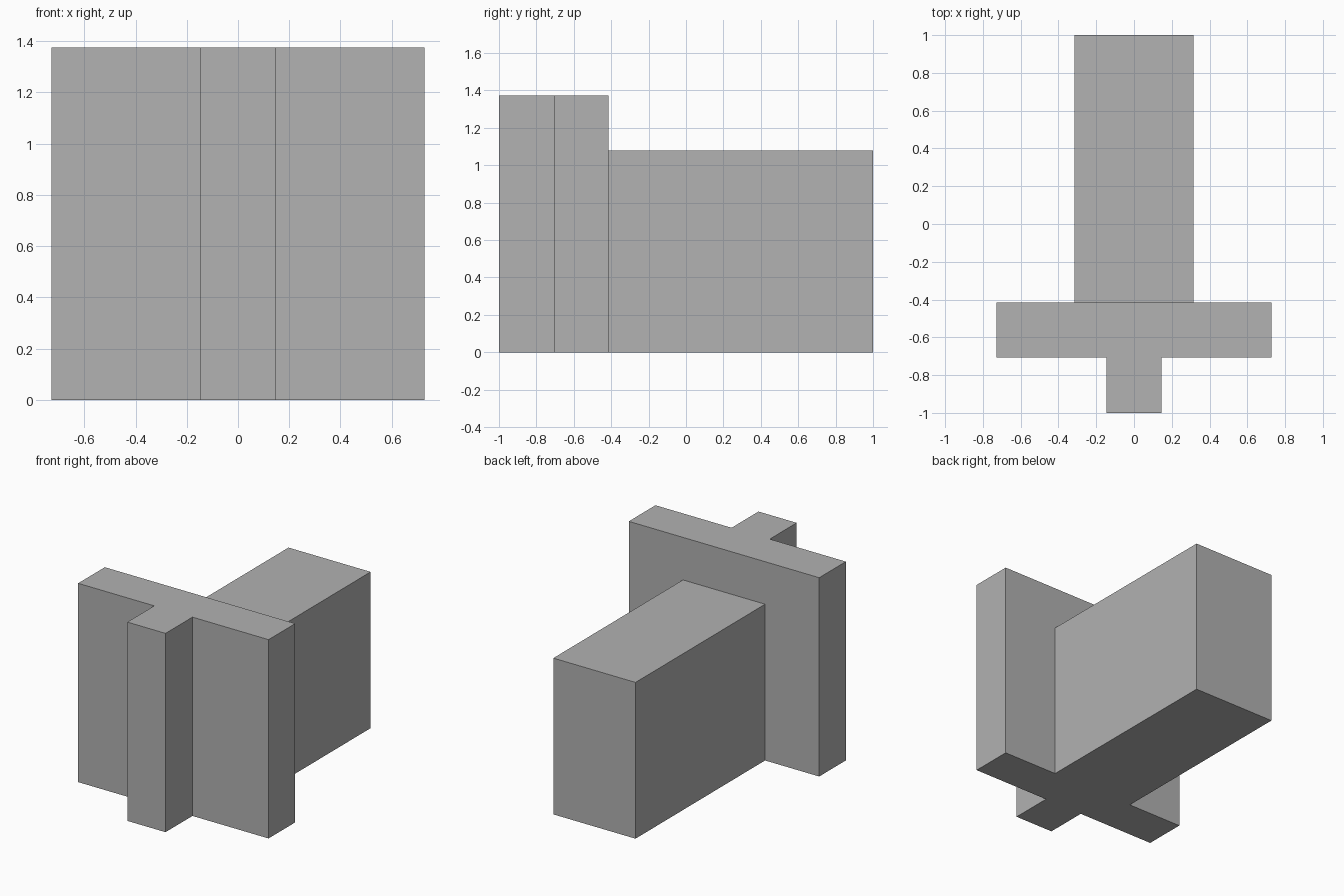
import bpy
import bmesh

cube = bpy.data.objects.get("Cube")
if cube:
    bpy.data.objects.remove(cube, do_unlink=True)

# Single flat grey
grey = bpy.data.materials.new("plain_grey")
grey.use_nodes = True
colour = (0.445, 0.445, 0.445, 1.0)
grey.diffuse_color = colour
grey.node_tree.nodes["Principled BSDF"].inputs["Base Color"].default_value = colour


def prism(name, half_outline, height, open_front=False):
    """Mirror a right-hand outline (front to back) in x and extrude it upward."""
    outline = half_outline + [(-x, y) for x, y in reversed(half_outline)]
    bm = bmesh.new()
    base = bm.faces.new([bm.verts.new((x, y, 0)) for x, y in outline])
    result = bmesh.ops.extrude_face_region(bm, geom=[base], use_keep_orig=True)
    top = [v for v in result["geom"] if isinstance(v, bmesh.types.BMVert)]
    bmesh.ops.translate(bm, verts=top, vec=(0, 0, height))
    bmesh.ops.recalc_face_normals(bm, faces=bm.faces)
    if open_front:
        # The front end is joined to the upright, so it needs no cap
        front = [f for f in bm.faces if f.normal.y < -0.9]
        bmesh.ops.delete(bm, geom=front, context="FACES_ONLY")
    mesh = bpy.data.meshes.new(name)
    bm.to_mesh(mesh)
    bm.free()
    mesh.materials.append(grey)
    obj = bpy.data.objects.new(name, mesh)
    bpy.context.collection.objects.link(obj)
    return obj


front_y, step_y, joint_y, back_y = -1.0, -0.706, -0.415, 1.0
rib, wing, beam = 0.146, 0.728, 0.314

# Tall cross wall with its front rib
prism("cross_wall", [(rib, front_y), (rib, step_y), (wing, step_y), (wing, joint_y)], 1.374)

# Lower block running to the back
prism("rear_block", [(beam, joint_y), (beam, back_y)], 1.08, open_front=True)
